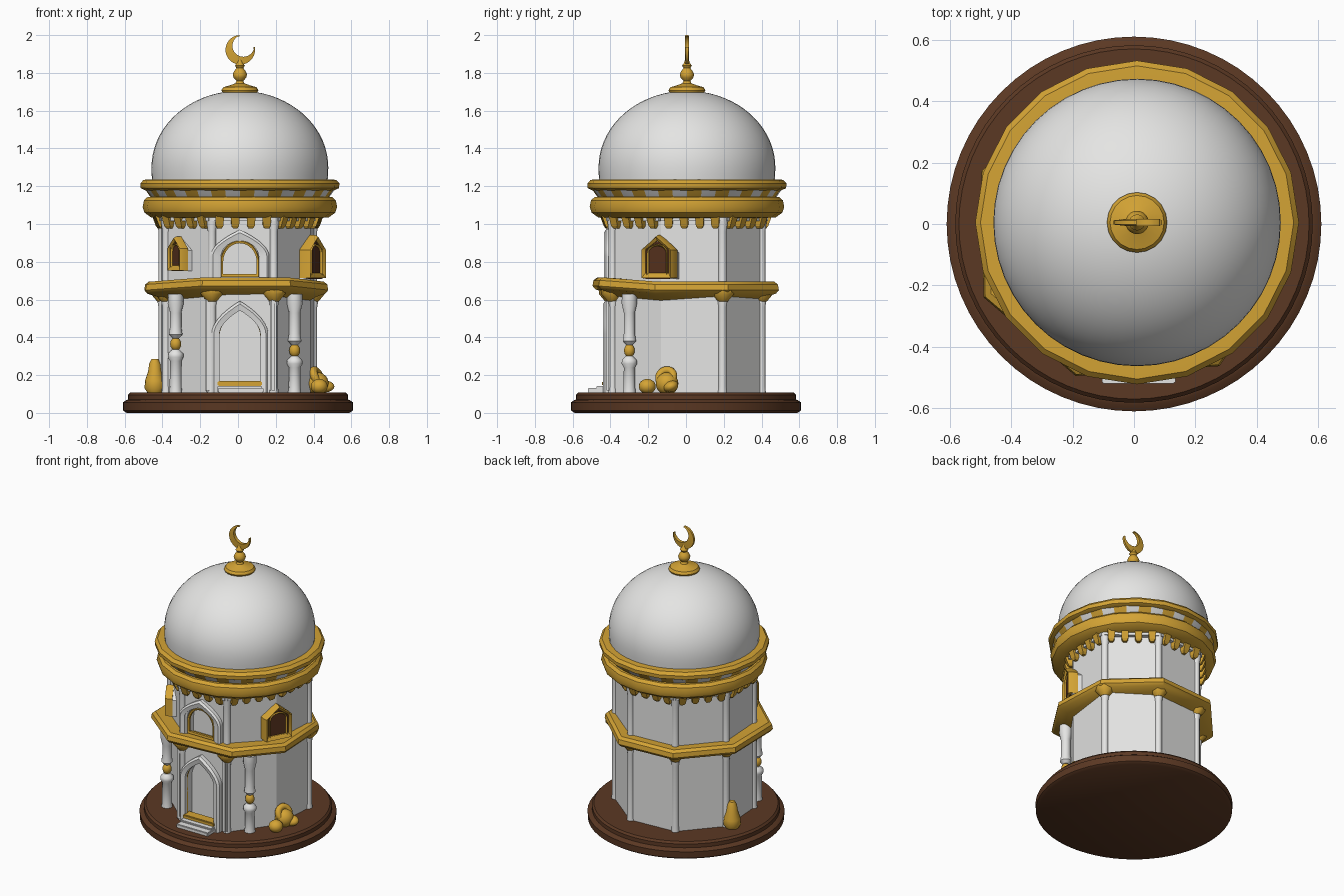
import bpy, bmesh, math
from math import sin, cos, pi, radians, sqrt
from mathutils import Matrix, Vector

cube = bpy.data.objects.get("Cube")
if cube:
    bpy.data.objects.remove(cube, do_unlink=True)


def material(name, rgb):
    m = bpy.data.materials.new(name)
    m.use_nodes = True
    m.diffuse_color = (*rgb, 1)
    m.node_tree.nodes["Principled BSDF"].inputs["Base Color"].default_value = (*rgb, 1)
    return m


WHITE = material("white plaster", (0.78, 0.78, 0.77))
GOLD = material("gold", (0.66, 0.37, 0.035))
BROWN = material("brown wood", (0.105, 0.04, 0.017))
PANE = material("dark brown pane", (0.09, 0.03, 0.012))


def finish(name, bm, mats, smooth=None, matrix=None):
    bmesh.ops.recalc_face_normals(bm, faces=bm.faces)
    me = bpy.data.meshes.new(name)
    bm.to_mesh(me)
    bm.free()
    ob = bpy.data.objects.new(name, me)
    bpy.context.collection.objects.link(ob)
    for m in mats:
        me.materials.append(m)
    if matrix:
        ob.matrix_world = matrix
    bpy.ops.object.select_all(action='DESELECT')
    ob.select_set(True)
    bpy.context.view_layer.objects.active = ob
    if smooth:
        bpy.ops.object.shade_smooth_by_angle(angle=radians(smooth))
    return ob


def loft(name, loops, mats, smooth=None, matrix=None, caps=True, closed=False):
    """Skin a list of closed loops that have equal point counts."""
    bm = bmesh.new()
    rings = [[bm.verts.new(p) for p in lp] for lp in loops]
    n = len(rings[0])
    for a, b in zip(rings, rings[1:] + (rings[:1] if closed else [])):
        for i in range(n):
            j = (i + 1) % n
            bm.faces.new((a[i], a[j], b[j], b[i]))
    if caps and not closed:
        bm.faces.new(rings[0])
        bm.faces.new(rings[-1])
    return finish(name, bm, mats, smooth, matrix)


def lathe(name, profile, mat, seg=24, at=(0, 0, 0), smooth=40, closed=False, mats=None):
    loops = [[(r * cos(2 * pi * i / seg), r * sin(2 * pi * i / seg), z)
              for i in range(seg)] for r, z in profile]
    return loft(name, loops, mats or [mat], smooth, Matrix.Translation(at), closed=closed)


def polar(r, deg, z=0):
    return Vector((r * cos(radians(deg)), r * sin(radians(deg)), z))


def outward(pos, deg):
    """Local -y points away from the tower in the given direction."""
    return Matrix.Translation(pos) @ Matrix.Rotation(radians(deg - 270), 4, 'Z')


def arch(w, h, spring, style, y, z0=0):
    """Arch outline: pointed, round or gabled."""
    half = []
    for k in range(9):
        s = k / 8
        x, rise = {"pointed": (1 - s ** 1.9, s), "gable": (1 - s, s),
                   "round": (cos(s * pi / 2), sin(s * pi / 2))}[style]
        half.append((w / 2 * x, spring + (h - spring) * rise))
    pts = [(w / 2, z0)] + half + [(-x, z) for x, z in half[-2::-1]] + [(-w / 2, z0)]
    return [(x, y, z) for x, z in pts]


def frame(name, w, h, spring, style, t, depth, mat, matrix, z0=0):
    """Hollow arch moulding of thickness t standing out by depth."""
    outer = (w, h, spring, style)
    inner = (w - 2 * t, h - 1.2 * t, spring, style)
    loops = [arch(*outer, 0, z0), arch(*outer, -depth * 0.7, z0),
             arch(w - t * 0.6, h - t * 0.4, spring, style, -depth, z0),
             arch(*inner, -depth * 0.8, z0 + t * (z0 > 0)), arch(*inner, 0, z0 + t * (z0 > 0))]
    return loft(name, loops, [mat], 40, matrix, closed=True)


def panel(name, w, h, spring, style, depth, mat, matrix, back=0.0):
    return loft(name, [arch(w, h, spring, style, back), arch(w, h, spring, style, -depth)],
                [mat], 40, matrix)


def box(name, size, mat, matrix, bevel=0.0):
    bm = bmesh.new()
    bmesh.ops.create_cube(bm, size=1)
    bmesh.ops.scale(bm, vec=size, verts=bm.verts)
    if bevel:
        bmesh.ops.bevel(bm, geom=bm.edges[:], offset=bevel, segments=2, affect='EDGES')
    return finish(name, bm, [mat], 40, matrix)


# Round wooden base
lathe("base", [(0.59, 0), (0.608, 0.012), (0.61, 0.055), (0.59, 0.068), (0.582, 0.07),
               (0.582, 0.095), (0.57, 0.108), (0.3, 0.108)], BROWN, 64)

# Eight-sided tower walls
CORNERS = [(0.45, 26), (0.43, 71), (0.43, 116), (0.43, 161),
           (0.43, 206), (0.43, 251), (0.44, 296), (0.405, 341)]
walls = loft("tower_walls", [[polar(r, a, z) for r, a in CORNERS] for z in (0.1, 1.06)], [WHITE])

# Recesses for the door and the front window
DOOR = outward((0.01, -0.4, 0.108), 270)
WINDOW = outward((0.01, -0.4, 0.7), 270)
for mat4, dims in ((DOOR, (0.225, 0.455, 0.3, "pointed")), (WINDOW, (0.2, 0.22, 0.11, "round"))):
    cutter = panel("recess_cutter", *dims, 0.1, WHITE, mat4, 0.05)
    cutter.hide_render = True
    mod = walls.modifiers.new("recess", 'BOOLEAN')
    mod.object = cutter
    mod.solver = 'EXACT'
    bpy.context.view_layer.objects.active = walls
    bpy.ops.object.modifier_apply(modifier=mod.name)
    bpy.data.objects.remove(cutter, do_unlink=True)

# Corner shafts with gold brackets
for r, a in CORNERS[:-1]:
    lathe("corner_shaft", [(0.026, 0.1), (0.022, 0.14), (0.022, 0.56), (0.032, 0.62),
                           (0.022, 0.7), (0.022, 0.96), (0.034, 1.05)], WHITE, 10, polar(r - 0.008, a))
    lathe("corner_bracket", [(0.026, 0.59), (0.06, 0.63), (0.06, 0.65)], GOLD, 8, polar(r - 0.005, a))

# Door, step and sill
frame("door_arch", 0.3, 0.485, 0.31, "pointed", 0.042, 0.04, WHITE, DOOR)
frame("door_lining", 0.23, 0.46, 0.3, "pointed", 0.007, 0.012, GOLD, DOOR)
for side in (-1, 1):
    box("door_pilaster", (0.035, 0.04, 0.5), WHITE, Matrix.Translation((0.015 + side * 0.172, -0.4, 0.36)), 0.008)
box("door_sill", (0.235, 0.07, 0.025), GOLD, Matrix.Translation((0.01, -0.41, 0.155)), 0.005)
box("upper_step", (0.235, 0.09, 0.035), WHITE, Matrix.Translation((0.01, -0.43, 0.125)), 0.004)
box("lower_step", (0.24, 0.12, 0.025), WHITE, Matrix.Translation((0.015, -0.46, 0.12)), 0.004)

# Front upper window
frame("front_window_hood", 0.31, 0.27, 0.13, "pointed", 0.04, 0.035, WHITE, WINDOW)
frame("front_window_inner_arch", 0.25, 0.24, 0.12, "round", 0.024, 0.025, WHITE, WINDOW)
frame("front_window_trim", 0.205, 0.215, 0.1, "round", 0.014, 0.02, GOLD, WINDOW, 0.02)

# Side windows in projecting gabled bays
for name, pos, az, w, deep in (("right_window", (0.37, -0.13, 0.71), 332, 0.19, 0.05),
                               ("left_window", (-0.30, -0.265, 0.75), 208, 0.15, 0.035)):
    place = outward(pos, az)
    h = w * 1.22
    panel(name + "_bay", w * 0.96, h * 0.97, h * 0.6, "gable", deep - 0.012, WHITE, place, 0.08)
    panel(name + "_pane", w * 0.75, h * 0.85, h * 0.6, "round", deep - 0.005, PANE, place)
    frame(name + "_trim", w, h, h * 0.66, "gable", w * 0.13, deep + 0.012, GOLD, place, 0.004)
    frame(name + "_lining", w * 0.66, h * 0.8, h * 0.58, "round", w * 0.06, deep + 0.005, GOLD, place, 0.02)

# Lantern columns beside the door
for x, y, ball in ((0.3, -0.3, 0.33), (-0.33, -0.295, 0.365)):
    at = (x, y, 0)
    foot = ball - 0.05
    lathe("column_foot", [(0.036, 0.1), (0.032, 0.13), (0.03, foot - 0.04), (0.042, foot - 0.02),
                          (0.04, foot), (0.02, foot + 0.02)], WHITE, 14, at)
    lathe("column_egg", [(0.028 * sin(t * pi / 8) + 0.001, ball - 0.035 * cos(t * pi / 8))
                         for t in range(9)], GOLD, 14, at)
    lathe("column_shaft", [(0.018, ball + 0.03), (0.036, ball + 0.05), (0.03, ball + 0.09),
                           (0.03, 0.53), (0.042, 0.58), (0.04, 0.63)], WHITE, 14, at)

# Gold belt between the floors, lifted over the door
BELT = [(0.51, 26), (0.52, 71), (0.52, 116), (0.525, 161), (0.545, 206),
        (0.53, 249), (0.54, 301), (0.505, 341)]
sections = [(0.8, 0.595), (0.87, 0.615), (0.97, 0.632), (1.0, 0.65), (0.99, 0.68), (0.95, 0.695), (0.78, 0.69)]
loft("belt", [[polar(r * s, a, z + (0.022 if 240 < a < 310 else 0)) for r, a in BELT]
              for s, z in sections], [GOLD], 35)

# Hanging teeth under the cornice, spread along each wall
for k, (r, a) in enumerate(CORNERS):
    r2, a2 = CORNERS[(k + 1) % 8]
    p, q = polar(r, a), polar(r2, a2)
    n = Vector((q.y - p.y, p.x - q.x, 0)).normalized()
    az = math.degrees(math.atan2(n.y, n.x))
    for i in range(4):
        c = p.lerp(q, (i + 0.5) / 4) + n * 0.012
        loft("cornice_tooth", [[(-w, 0.02, z), (w, 0.02, z), (w, -d, z), (-w, -d, z)]
                               for w, d, z in ((0.01, 0.008, 0.975), (0.02, 0.018, 0.99), (0.024, 0.04, 1.05))],
             [GOLD], None, outward(c, az))
        box("tooth_backing", (0.085, 0.03, 0.04), WHITE, outward(c + Vector((0, 0, 1.035)), az))

# Double cornice with a scalloped band of alternating colour
MID = (0.01, 0.005, 0)
lathe("lower_cornice", [(0.4, 1.03), (0.47, 1.035), (0.505, 1.06), (0.515, 1.09), (0.508, 1.125),
                        (0.49, 1.142), (0.4, 1.145)], GOLD, 20, MID, 35)
band = lathe("scalloped_band", [(0.45, 1.12), (0.475, 1.145), (0.51, 1.195)], None, 40, MID, 30,
             mats=[GOLD, WHITE])
for f in band.data.polygons:
    step = int(math.atan2(f.center.y, f.center.x) % (2 * pi) / (2 * pi) * 40)
    f.material_index = 1 if step % 2 and len(f.vertices) == 4 and f.center.z > 1.15 else 0
lathe("upper_cornice", [(0.45, 1.18), (0.5, 1.178), (0.525, 1.19), (0.527, 1.215), (0.51, 1.234),
                        (0.45, 1.236)], GOLD, 20, MID, 35)

# Dome
dome = [(0.462, 1.2), (0.467, 1.26)]
dome += [(0.468 * cos(t), 1.3 + 0.405 * sin(t)) for t in (pi / 2 * k / 18 for k in range(18))]
lathe("dome", dome, WHITE, 48, MID, 50)

# Finial with crescent
lathe("finial", [(0.06, 1.685), (0.09, 1.692), (0.098, 1.708), (0.088, 1.724), (0.05, 1.735),
                 (0.024, 1.745), (0.018, 1.758), (0.034, 1.775), (0.038, 1.792), (0.03, 1.81),
                 (0.018, 1.825), (0.026, 1.838), (0.016, 1.852), (0.008, 1.875)], GOLD, 20, MID)
R_OUT, R_IN, SHIFT, N = 0.078, 0.058, 0.027, 32
tilt = radians(52)
bm = bmesh.new()
rows = []
for k in range(N + 1):
    # Sweep around the side facing away from the opening
    a = pi + (k / N - 0.5) * radians(278)
    ray = SHIFT * cos(a) + sqrt(R_IN ** 2 - (SHIFT * sin(a)) ** 2)
    row = []
    for r, y in ((R_OUT, -0.007), (min(ray, R_OUT - 0.006), -0.011),
                 (min(ray, R_OUT - 0.006), 0.011), (R_OUT, 0.007)):
        row.append(bm.verts.new((r * cos(a + tilt), y, r * sin(a + tilt))))
    rows.append(row)
for a, b in zip(rows, rows[1:]):
    for i in range(4):
        bm.faces.new((a[i], a[(i + 1) % 4], b[(i + 1) % 4], b[i]))
bm.faces.new(rows[0])
bm.faces.new(rows[-1])
finish("crescent", bm, [GOLD], 40, Matrix.Translation((0.012, 0.005, 1.922)))


# Gold pots and sacks on the base
def blob(name, at, size, tilt_deg=0):
    bm = bmesh.new()
    bmesh.ops.create_icosphere(bm, subdivisions=3, radius=1)
    finish(name, bm, [GOLD], 60, Matrix.Translation(at) @ Matrix.Rotation(radians(tilt_deg), 4, 'X')
           @ Matrix.Diagonal((*size, 1)))


blob("sack_large", (0.42, -0.1, 0.155), (0.06, 0.06, 0.06))
blob("sack_small", (0.43, -0.205, 0.14), (0.045, 0.045, 0.04))
blob("sack_end", (0.46, -0.08, 0.14), (0.05, 0.04, 0.03), 20)
bpy.ops.mesh.primitive_torus_add(major_radius=0.04, minor_radius=0.021, major_segments=24, minor_segments=10,
                                 location=(0.42, -0.105, 0.19), rotation=(0, radians(65), radians(-20)))
ring = bpy.context.object
ring.name = "jar_mouth"
ring.data.materials.append(GOLD)
bpy.ops.object.shade_smooth_by_angle(angle=radians(60))
lathe("tall_jar", [(0.035, 0.1), (0.055, 0.13), (0.052, 0.17), (0.036, 0.22), (0.03, 0.26),
                   (0.018, 0.285)], GOLD, 16, (-0.44, 0.13, 0))
